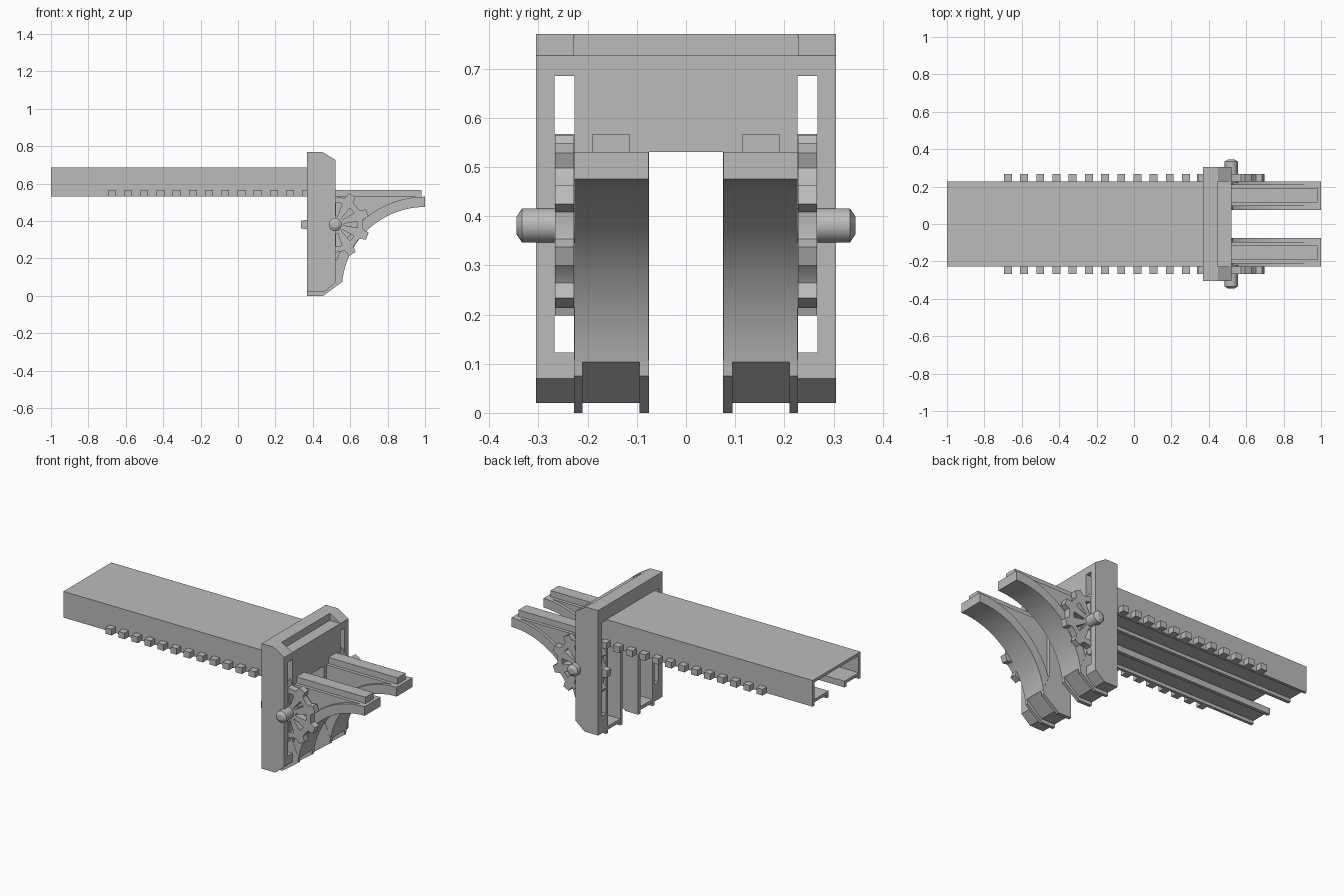
import bpy, bmesh, math
from mathutils import Matrix

cube = bpy.data.objects.get("Cube")
if cube:
    bpy.data.objects.remove(cube)

grey = bpy.data.materials.new("light_grey")
grey.use_nodes = True
GREY = (0.5, 0.5, 0.5, 1)
grey.diffuse_color = GREY
grey.node_tree.nodes["Principled BSDF"].inputs["Base Color"].default_value = GREY


def finish(name, bm):
    """Turn a bmesh into a shaded, coloured object."""
    bmesh.ops.remove_doubles(bm, verts=bm.verts, dist=1e-5)
    bmesh.ops.dissolve_limit(bm, angle_limit=0.01, verts=bm.verts, edges=bm.edges)
    bmesh.ops.recalc_face_normals(bm, faces=bm.faces)
    me = bpy.data.meshes.new(name)
    bm.to_mesh(me)
    bm.free()
    me.materials.append(grey)
    ob = bpy.data.objects.new(name, me)
    bpy.context.collection.objects.link(ob)
    bpy.ops.object.select_all(action='DESELECT')
    ob.select_set(True)
    bpy.context.view_layer.objects.active = ob
    bpy.ops.object.shade_smooth_by_angle(angle=math.radians(25))
    return ob


def prism(name, loops, a, b, axis='y'):
    """Extrude a filled outline (further loops are holes) from a to b along an axis."""
    cu = bpy.data.curves.new(name, 'CURVE')
    cu.dimensions = '2D'
    cu.fill_mode = 'BOTH'
    cu.extrude = abs(b - a) / 2
    for loop in loops:
        sp = cu.splines.new('POLY')
        sp.points.add(len(loop) - 1)
        for p, (u, v) in zip(sp.points, loop):
            p.co = (u, v, 0, 1)
        sp.use_cyclic_u = True
    tmp = bpy.data.objects.new("tmp", cu)
    me = bpy.data.meshes.new_from_object(tmp)
    bm = bmesh.new()
    bm.from_mesh(me)
    bpy.data.objects.remove(tmp)
    bpy.data.meshes.remove(me)
    bpy.data.curves.remove(cu)
    m = (a + b) / 2
    if axis == 'y':
        mat = Matrix(((1, 0, 0, 0), (0, 0, -1, m), (0, 1, 0, 0), (0, 0, 0, 1)))
    else:
        mat = Matrix(((0, 0, 1, m), (1, 0, 0, 0), (0, 1, 0, 0), (0, 0, 0, 1)))
    bm.transform(mat)
    return finish(name, bm)


def box(name, x0, x1, y0, y1, z0, z1):
    return prism(name, [[(x0, z0), (x1, z0), (x1, z1), (x0, z1)]], y0, y1)


def arc(cx, cz, r, a0, a1, n=28):
    return [(cx + r * math.cos(math.radians(a0 + (a1 - a0) * i / n)),
             cz + r * math.sin(math.radians(a0 + (a1 - a0) * i / n))) for i in range(n + 1)]


def cone(bm, r1, r2, y0, y1, x, z, s):
    """Add a capped cone along y on side s."""
    mat = Matrix.Translation((x, s * (y0 + y1) / 2, z)) @ Matrix.Rotation(-s * math.pi / 2, 4, 'X')
    bmesh.ops.create_cone(bm, cap_ends=True, segments=24, radius1=r1, radius2=r2,
                          depth=y1 - y0, matrix=mat)


# Sliding beam: hollow section, open along the middle of its underside
half = [(.227, .687), (.227, .53), (.21, .53), (.21, .55), (.095, .55), (.095, .53),
        (.075, .53), (.075, .567), (.21, .567), (.21, .67)]
prism("beam", [half + [(-y, z) for y, z in reversed(half)]], -1, .46, 'x')

# Frame head: lintel with a shallow step in its chamfer, and the front plate
prism("lintel", [[(.37, .685), (.52, .685), (.52, .727), (.45, .727), (.45, .77), (.37, .77)]],
      -.23, .23)
box("front_plate", .45, .52, -.227, .227, .53, .70)

# Gear outline with nine teeth and nine wedge-shaped openings
GX, GZ, TEETH = .52, .381, 9


def polar(r, a):
    return (GX + r * math.cos(a), GZ + r * math.sin(a))


gear_loops = [[]]
for i in range(TEETH):
    t = math.pi + i * math.tau / TEETH
    gear_loops[0] += [polar(r, t + d) for r, d in
                      ((.148, -.25), (.152, -.17), (.183, -.11), (.183, .11), (.152, .17), (.148, .25))]
    h = t + math.pi / TEETH
    gear_loops.append([polar(.048, h - .1), polar(.118, h - .14),
                       polar(.118, h + .14), polar(.048, h + .1)])

# Leg outlines: arched bracket, web behind the arch, foot and side flange
arch = arc(1, .03, .445, 90, 170.5) + arc(1, .03, .5, 170.5, 90)
web = [(.50, .53), (.50, .14)] + arc(1, .03, .47, 168, 100) + [(.95, .53)]
foot = [(.37, .02), (.46, .02), (.561, .104), (.51, .13), (.45, .04), (.37, .04)]
flange = [(.37, 0), (.455, 0), (.558, .075), (.561, .104), (.52, .2), (.52, .53), (.37, .53)]
pillar = [(.37, .02), (.46, .02), (.52, .07), (.52, .727), (.45, .77), (.37, .77)]
slot_top = [(.37, .685), (.52, .685), (.52, .727), (.45, .77), (.37, .77)]
slot_base = [(.37, .02), (.46, .02), (.52, .07), (.52, .123), (.37, .123)]

for s, side in ((1, "back"), (-1, "front")):
    def sided(name, loops, y0, y1):
        return prism(f"{side}_{name}", loops, s * y0, s * y1)

    # Outer post with a slot between it and the leg
    sided("pillar", [pillar], .267, .305)
    sided("slot_top", [slot_top], .228, .267)
    sided("slot_base", [slot_base], .227, .267)

    # Hollow leg, arched bracket and top rail
    sided("leg_inner_wall", [flange], .075, .095)
    sided("leg_outer_wall", [flange], .21, .228)
    sided("leg_face", [[(.50, .1), (.52, .1), (.52, .53), (.50, .53)]], .09, .215)
    sided("foot", [foot], .09, .215)
    sided("arch", [arch], .076, .227)
    sided("web", [web], .095, .21)
    sided("rail", [[(.5, .525), (.98, .525), (.98, .567), (.5, .567)]], .115, .19)

    # Rack teeth along the beam
    for i in range(13):
        x = -.674 + i * .0865
        sided(f"rack_tooth_{i + 1}",
              [[(x - .021, .53), (x + .021, .53), (x + .021, .567), (x - .021, .567)]], .22, .266)

    # Gear and its axle with a tapered knob
    sided("gear", gear_loops, .228, .266)
    bm = bmesh.new()
    cone(bm, .035, .035, .22, .333, GX, GZ, s)
    cone(bm, .035, .017, .333, .345, GX, GZ, s)
    finish(f"{side}_axle", bm)
